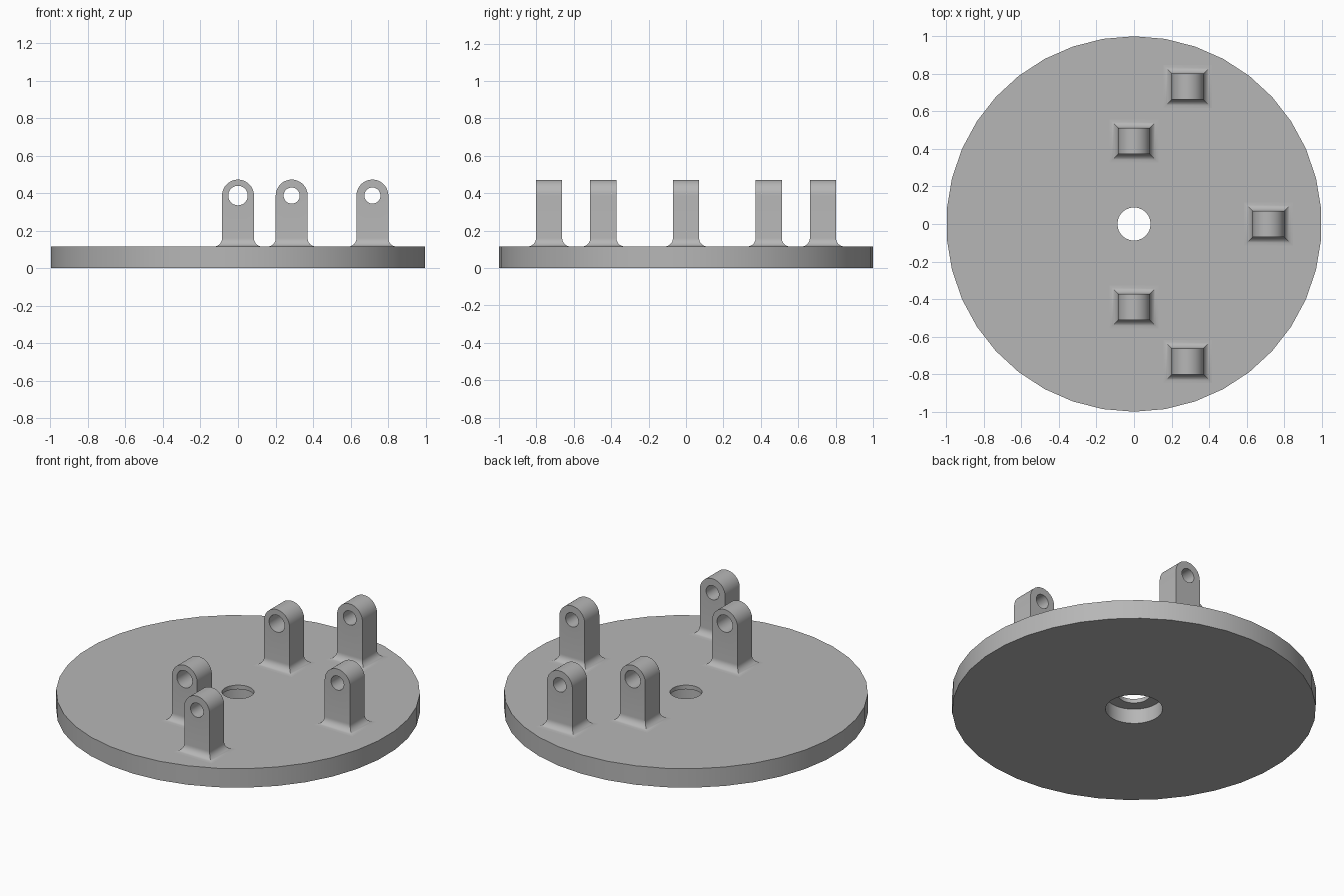
import bpy, bmesh
from math import sin, cos, pi, radians
from mathutils import Vector

default = bpy.data.objects.get("Cube")
if default:
    bpy.data.objects.remove(default)

THICK = 0.115              # plate thickness
HALF_W, HALF_D = 0.085, 0.07   # lug half width and half depth
PIN_Z = 0.387              # pin hole height
FILLET = 0.045

grey = bpy.data.materials.new("plain grey")
grey.use_nodes = True
colour = (0.47, 0.47, 0.47, 1)
grey.diffuse_color = colour
grey.node_tree.nodes["Principled BSDF"].inputs["Base Color"].default_value = colour


def finish(bm, name, location=(0, 0, 0)):
    bmesh.ops.remove_doubles(bm, verts=bm.verts, dist=1e-5)
    bmesh.ops.recalc_face_normals(bm, faces=bm.faces)
    mesh = bpy.data.meshes.new(name)
    bm.to_mesh(mesh)
    bm.free()
    mesh.materials.append(grey)
    obj = bpy.data.objects.new(name, mesh)
    obj.location = location
    bpy.context.collection.objects.link(obj)
    bpy.ops.object.select_all(action='DESELECT')
    obj.select_set(True)
    bpy.context.view_layer.objects.active = obj
    bpy.ops.object.shade_smooth_by_angle(angle=radians(30))
    return obj


def loop_edges(bm, points):
    verts = [bm.verts.new(p) for p in points]
    return [bm.edges.new((a, b)) for a, b in zip(verts, verts[1:] + verts[:1])]


# Round plate with a through hole, counterbored from below
bm = bmesh.new()
ledge = 0.09
profile = [(1, 0), (1, THICK), (0.088, THICK), (0.088, ledge), (0.157, ledge), (0.157, 0)]
edges = loop_edges(bm, [(0, r, z) for r, z in profile])
bmesh.ops.spin(bm, geom=edges, cent=(0, 0, 0), axis=(0, 0, 1),
               angle=2 * pi, steps=38, use_merge=False)
finish(bm, "base_plate")


def make_lug(name, x, y, pin_radius):
    bm = bmesh.new()
    foot = THICK + FILLET
    # Arched body with a pin hole, drawn on the front and pushed back
    arch = [(HALF_W * cos(pi * i / 24), PIN_Z + HALF_W * sin(pi * i / 24)) for i in range(25)]
    outline = [(HALF_W, foot)] + arch + [(-HALF_W, foot)]
    hole = [(pin_radius * cos(pi * i / 16), PIN_Z + pin_radius * sin(pi * i / 16))
            for i in range(32)]
    edges = []
    for shape in (outline, hole):
        edges += loop_edges(bm, [(px, -HALF_D, pz) for px, pz in shape])
    bmesh.ops.triangle_fill(bm, edges=edges, use_beauty=True, normal=Vector((0, -1, 0)))
    extruded = bmesh.ops.extrude_face_region(bm, geom=bm.faces[:], use_keep_orig=True)
    moved = [g for g in extruded["geom"] if isinstance(g, bmesh.types.BMVert)]
    bmesh.ops.translate(bm, verts=moved, vec=(0, 2 * HALF_D, 0))
    inner = [f for f in bm.faces if all(v.co.z < foot + 0.001 for v in f.verts)]
    bmesh.ops.delete(bm, geom=inner, context='FACES_ONLY')

    # Mitred concave fillet flaring out to the plate
    steps = [(FILLET * (1 - cos(pi / 2 * i / 8)), foot - FILLET * sin(pi / 2 * i / 8))
             for i in range(9)]
    steps.append((FILLET, THICK - 0.015))
    rings = []
    for out, z in steps:
        w, d = HALF_W + out, HALF_D + out
        rings.append([bm.verts.new((sx * w, sy * d, z))
                      for sx, sy in ((1, 1), (-1, 1), (-1, -1), (1, -1))])
    for upper, lower in zip(rings, rings[1:]):
        for i in range(4):
            j = (i + 1) % 4
            bm.faces.new((upper[i], upper[j], lower[j], lower[i]))
    finish(bm, name, (x, y, 0))


# Mirrored lug pairs and the single side lug
for side, s in (("front", -1), ("back", 1)):
    make_lug(side + "_inner_lug", 0, s * 0.442, 0.052)
    make_lug(side + "_outer_lug", 0.286, s * 0.732, 0.043)
make_lug("left_lug", 0.716, 0, 0.043)
